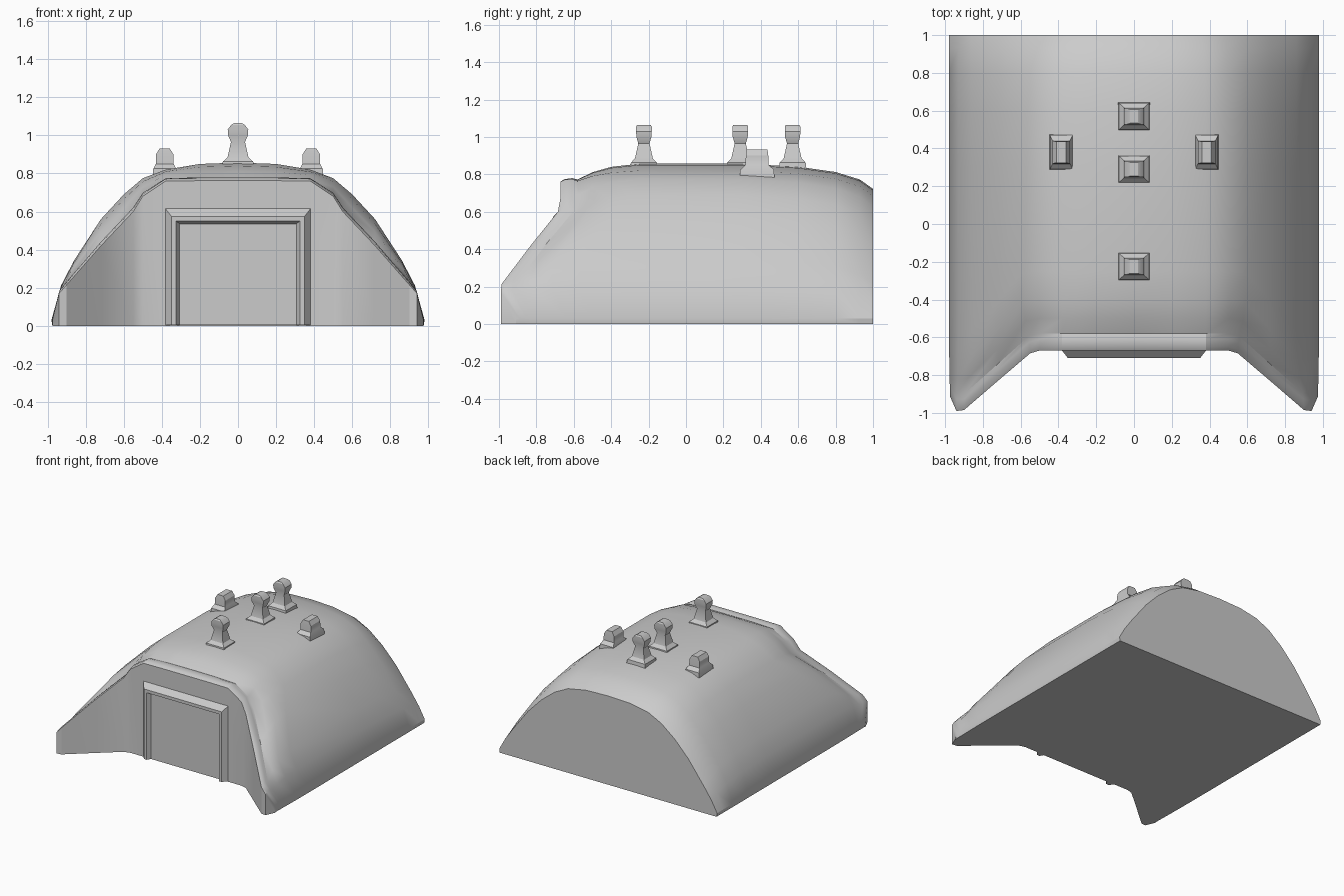
import bpy, bmesh

if "Cube" in bpy.data.objects:
    bpy.data.objects.remove(bpy.data.objects["Cube"])


def finish(bm, name, angle=0.5):
    bmesh.ops.remove_doubles(bm, verts=bm.verts, dist=0.0005)
    bmesh.ops.recalc_face_normals(bm, faces=bm.faces)
    me = bpy.data.meshes.new(name)
    bm.to_mesh(me)
    bm.free()
    ob = bpy.data.objects.new(name, me)
    bpy.context.collection.objects.link(ob)
    bpy.ops.object.select_all(action='DESELECT')
    ob.select_set(True)
    bpy.context.view_layer.objects.active = ob
    bpy.ops.object.shade_smooth_by_angle(angle=angle)
    return ob


def mix(a, b, t):
    return a + (b - a) * t


def mirrored(half):
    return [(-p[0], *p[1:]) for p in half[:0:-1]] + half


# Bunker shell: arched sections lofted from the winged front to the flat back
front = mirrored([(0, -.67, .762), (.2, -.67, .762), (.38, -.67, .76), (.50, -.67, .68),
                  (.55, -.685, .60), (.72, -.83, .42), (.90, -.985, .215),
                  (.94, -.99, .17), (.975, -.91, .03), (.97, -.91, 0)])
mid = mirrored([(0, .857), (.2, .85), (.38, .82), (.50, .775), (.60, .69), (.72, .56),
                (.86, .345), (.93, .21), (.98, .03), (.975, 0)])
back = mirrored([(0, .722), (.2, .715), (.36, .685), (.48, .625), (.60, .53), (.72, .405),
                 (.86, .22), (.93, .12), (.98, .03), (.975, 0)])

bm = bmesh.new()
rows = []
for off, w, lift in [(0, 0, 0), (.02, .02, .01), (.06, .08, .01), (.09, .16, -.005),
                     (.17, .52, 0), (.27, .82, 0), (.42, 1, 0)]:
    rows.append([bm.verts.new((mix(f[0], m[0], w), f[1] + off,
                               mix(f[2], m[1], w) + (lift if f[2] > .1 else 0)))
                 for f, m in zip(front, mid)])
for y, w in [(.3, 0), (.6, .12), (.8, .33), (.93, .63), (1, 1)]:
    rows.append([bm.verts.new((mix(m[0], b[0], w), y, mix(m[1], b[1], w)))
                 for m, b in zip(mid, back)])
for a, b in zip(rows, rows[1:]):
    for i in range(len(a) - 1):
        bm.faces.new((a[i], a[i + 1], b[i + 1], b[i]))
bm.faces.new(rows[-1])

# Front walls drop straight down from the front edge, then the floor closes the shell
top = rows[0]
foot = [top[0]] + [bm.verts.new((v.co.x, v.co.y, 0)) for v in top[1:-1]] + [top[-1]]
for i in range(len(top) - 1):
    quad = list(dict.fromkeys((top[i], top[i + 1], foot[i + 1], foot[i])))
    bm.faces.new(quad)
bm.faces.new(foot + [r[-1] for r in rows[1:]] + [r[0] for r in rows[:0:-1]])
finish(bm, "bunker_shell")

# Door frame: bevelled inverted U
bm = bmesh.new()
loops = []
for hx, z, y in [(.385, .62, -.665), (.35, .575, -.71), (.325, .55, -.71), (.30, .53, -.67)]:
    loops.append([bm.verts.new(c) for c in
                  ((-hx, y, .005), (-hx, y, z), (hx, y, z), (hx, y, .005))])
for a, b in zip(loops, loops[1:] + loops[:1]):
    for i in range(3):
        bm.faces.new((a[i], a[i + 1], b[i + 1], b[i]))
for i in (0, 3):
    bm.faces.new([l[i] for l in loops])
finish(bm, "door_frame")

# Door panel
bm = bmesh.new()
bmesh.ops.create_cube(bm, size=1)
for v in bm.verts:
    v.co = (v.co.x * .62, -.67 + v.co.y * .02, .27 + v.co.z * .53)
finish(bm, "door_panel")


def stack(name, x, y, sections):
    """Column of rectangular sections (z, half width, half depth)."""
    bm = bmesh.new()
    rings = [[bm.verts.new((x + sx * hx, y + sy * hy, z))
              for sx, sy in ((-1, -1), (1, -1), (1, 1), (-1, 1))]
             for z, hx, hy in sections]
    for a, b in zip(rings, rings[1:]):
        for i in range(4):
            j = (i + 1) % 4
            bm.faces.new((a[i], a[j], b[j], b[i]))
    bm.faces.new(rings[0])
    bm.faces.new(rings[-1])
    finish(bm, name)


# Tall roof vents along the ridge
for k, y in enumerate((-.225, .29, .57)):
    stack(f"tall_vent_{k + 1}", 0, y,
          [(.82, .085, .075), (.862, .08, .07), (.885, .055, .048), (.965, .037, .030),
           (1.0, .052, .040), (1.03, .054, .042), (1.055, .036, .042), (1.065, .02, .036)])

# Short side vents
for side, x in (("left", -.385), ("right", .385)):
    stack(f"short_vent_{side}", x, .38,
          [(.76, .065, .095), (.825, .06, .09), (.85, .047, .062),
           (.90, .046, .06), (.932, .026, .056)])
